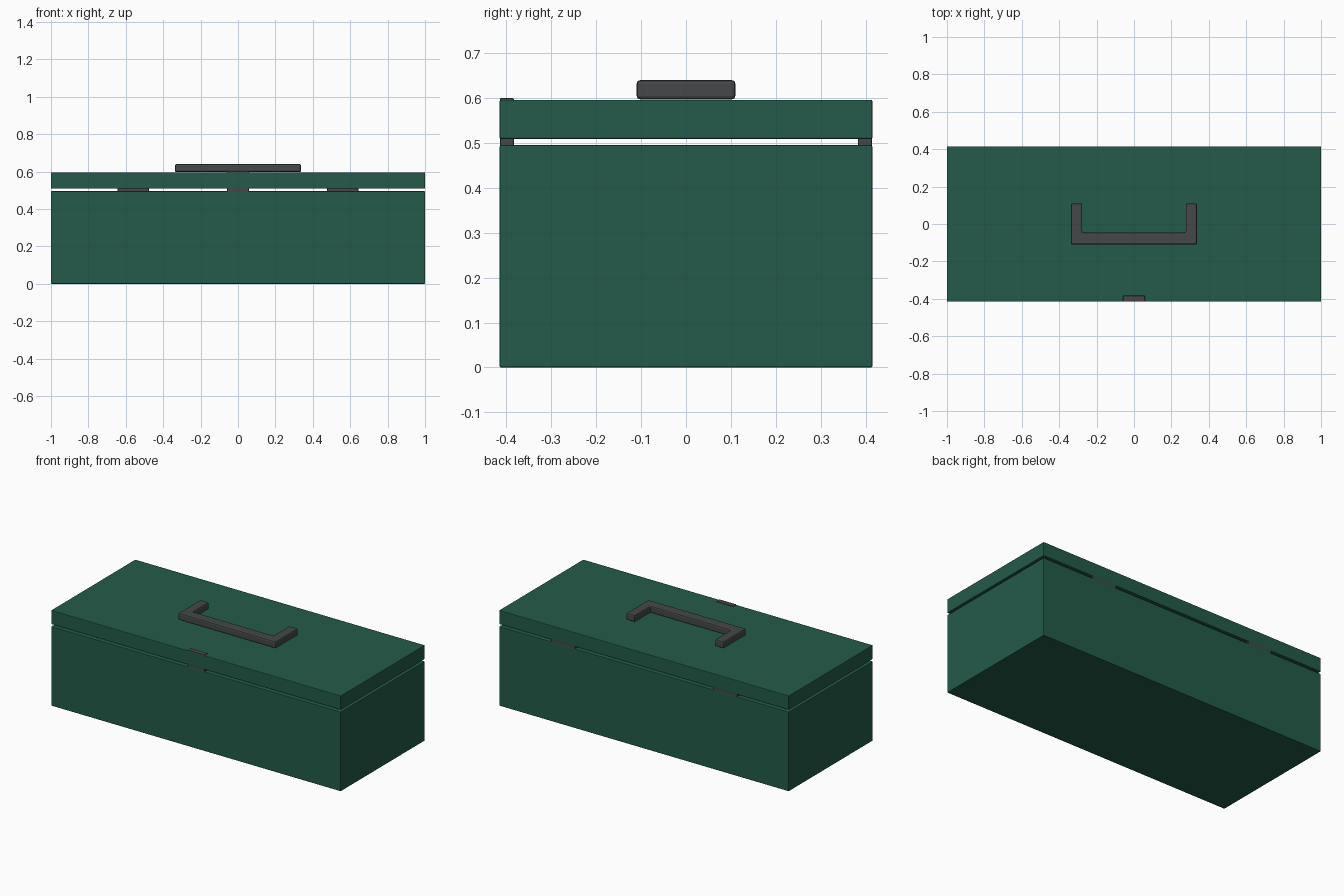
import bpy, bmesh

if "Cube" in bpy.data.objects:
    bpy.data.objects.remove(bpy.data.objects["Cube"])


def material(name, rgb):
    m = bpy.data.materials.new(name)
    m.diffuse_color = (*rgb, 1)
    m.use_nodes = True
    m.node_tree.nodes["Principled BSDF"].inputs["Base Color"].default_value = m.diffuse_color
    return m


GREEN = material("dark green paint", (0.0170, 0.1040, 0.0670))
GREY = material("dark grey metal", (0.060, 0.064, 0.065))


def prism(name, outline, z0, z1, mat, bevel):
    """Extrude a plan outline upwards and soften its edges."""
    bm = bmesh.new()
    face = bm.faces.new([bm.verts.new((x, y, z0)) for x, y in outline])
    top = bmesh.ops.extrude_face_region(bm, geom=[face])["geom"]
    verts = [v for v in top if isinstance(v, bmesh.types.BMVert)]
    bmesh.ops.translate(bm, verts=verts, vec=(0, 0, z1 - z0))
    bmesh.ops.recalc_face_normals(bm, faces=bm.faces)
    bmesh.ops.bevel(bm, geom=bm.edges[:], offset=bevel, segments=2,
                    profile=0.5, affect='EDGES')
    mesh = bpy.data.meshes.new(name)
    bm.to_mesh(mesh)
    bm.free()
    mesh.materials.append(mat)
    ob = bpy.data.objects.new(name, mesh)
    bpy.context.collection.objects.link(ob)
    return ob


def box(name, x0, x1, y0, y1, z0, z1, mat, bevel=0.003):
    return prism(name, [(x0, y0), (x1, y0), (x1, y1), (x0, y1)], z0, z1, mat, bevel)


# Case and lid, separated by a narrow gap
box("case_body", -1, 1, -0.415, 0.415, 0, 0.495, GREEN)
box("lid", -1, 1, -0.415, 0.415, 0.509, 0.596, GREEN)

# U-shaped handle lying flat on the lid
prism("handle", [(-0.337, -0.11), (0.337, -0.11), (0.337, 0.11), (0.277, 0.11),
                 (0.277, -0.045), (-0.277, -0.045), (-0.277, 0.11), (-0.337, 0.11)],
      0.597, 0.64, GREY, 0.008)

# Front latch passing through the lid edge
box("latch", -0.058, 0.058, -0.4145, -0.383, 0.44, 0.6, GREY)

# Back hinges bridging the gap
for side, name in ((-1, "left_hinge"), (1, "right_hinge")):
    cx = side * 0.56
    box(name, cx - 0.083, cx + 0.083, 0.383, 0.4145, 0.46, 0.55, GREY)
